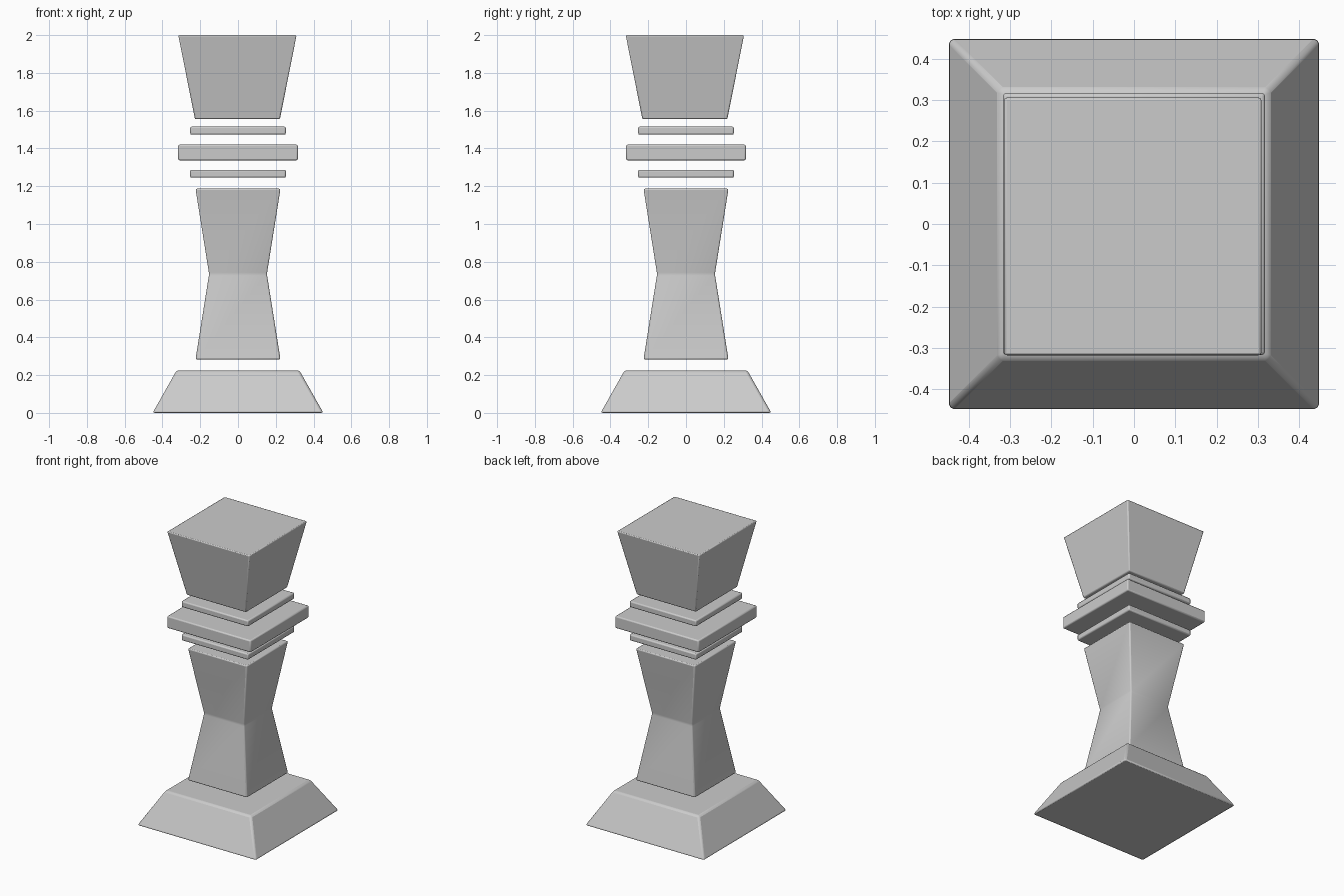
import bpy
import bmesh
import math

cube = bpy.data.objects.get("Cube")
if cube:
    bpy.data.objects.remove(cube, do_unlink=True)

# One plain stone grey
stone = bpy.data.materials.new("stone_grey")
stone.use_nodes = True
GREY = (0.6, 0.6, 0.6, 1.0)
stone.diffuse_color = GREY
stone.node_tree.nodes["Principled BSDF"].inputs["Base Color"].default_value = GREY


def square_stack(name, profile, bevel, centre=(0, 0)):
    """Skin square rings given as (half width, height), then soften the edges."""
    bm = bmesh.new()
    rings = []
    for half, z in profile:
        rings.append([bm.verts.new((sx * half, sy * half, z))
                      for sx, sy in ((-1, -1), (1, -1), (1, 1), (-1, 1))])
    for low, high in zip(rings, rings[1:]):
        for i in range(4):
            j = (i + 1) % 4
            bm.faces.new((low[i], low[j], high[j], high[i]))
    bm.faces.new(rings[0][::-1])
    bm.faces.new(rings[-1])
    bmesh.ops.recalc_face_normals(bm, faces=bm.faces)
    mesh = bpy.data.meshes.new(name)
    bm.to_mesh(mesh)
    bm.free()
    mesh.materials.append(stone)
    obj = bpy.data.objects.new(name, mesh)
    obj.location = (centre[0], centre[1], 0)
    bpy.context.collection.objects.link(obj)
    mod = obj.modifiers.new("soft_edges", "BEVEL")
    mod.width = bevel
    mod.segments = 2
    mod.limit_method = "ANGLE"
    mod.angle_limit = math.radians(10)
    bpy.ops.object.select_all(action="DESELECT")
    obj.select_set(True)
    bpy.context.view_layer.objects.active = obj
    bpy.ops.object.shade_smooth_by_angle(angle=math.radians(30))
    return obj


# Sloped foot
square_stack("base", [(0.452, 0.0), (0.325, 0.225)], 0.012)

# Column pinched at the waist
square_stack("column", [(0.225, 0.283), (0.153, 0.735), (0.225, 1.187)], 0.008)

# Three floating collar plates
for name, half, low, high in (("lower_collar", 0.253, 1.245, 1.287),
                              ("middle_collar", 0.317, 1.337, 1.42),
                              ("upper_collar", 0.253, 1.473, 1.515)):
    square_stack(name, [(half, low), (half, high)], 0.008)

# Flared head block
square_stack("head", [(0.225, 1.555), (0.313, 2.0)], 0.007, (-0.003, -0.006))
